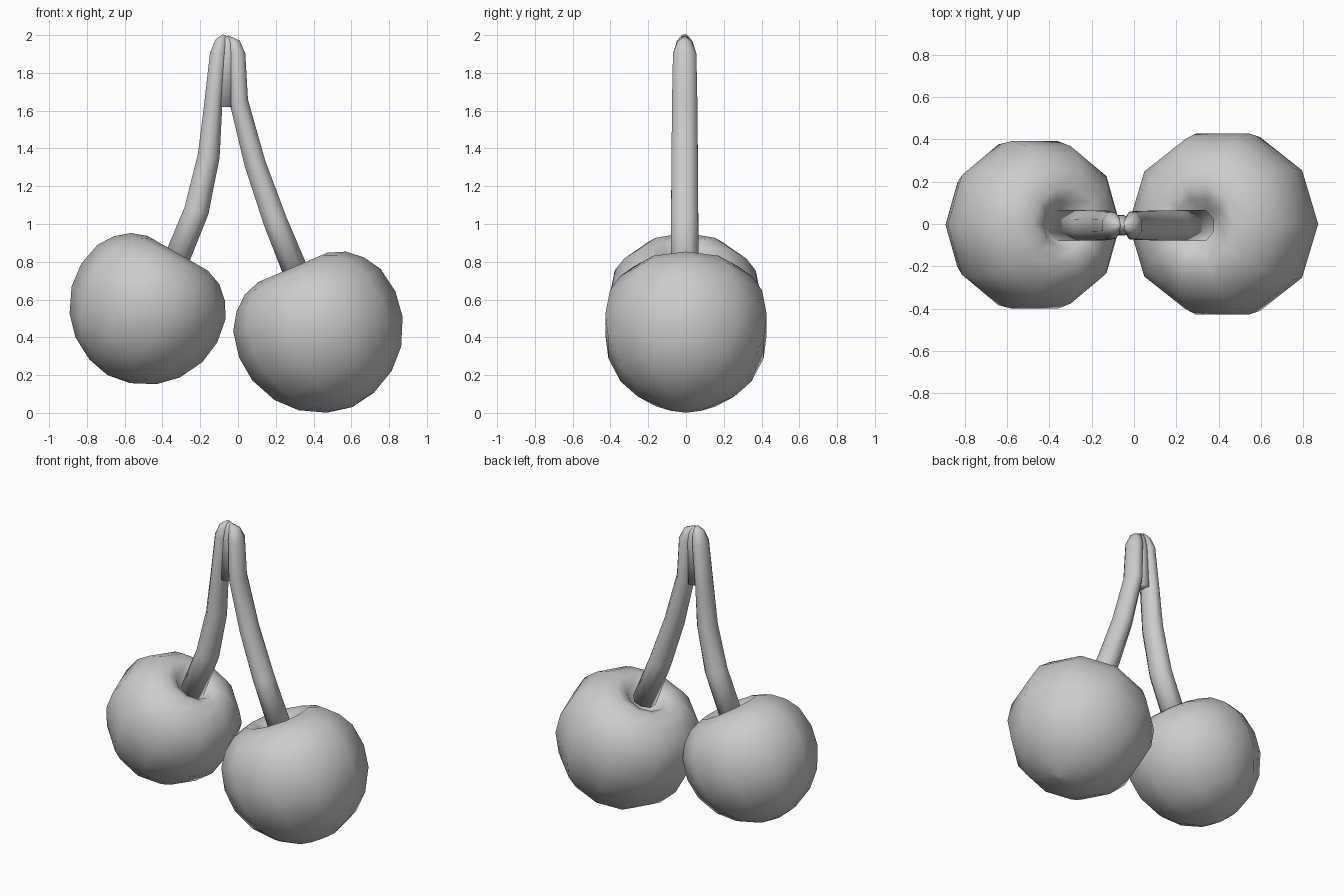
import bpy, bmesh
from math import sin, cos, pi, radians
from mathutils import Vector, Matrix

if "Cube" in bpy.data.objects:
    bpy.data.objects.remove(bpy.data.objects["Cube"])


def loft(name, rings, caps=True):
    """Skin a list of vertex rings; the ends are capped."""
    bm = bmesh.new()
    loops = [[bm.verts.new(p) for p in ring] for ring in rings]
    n = len(loops[0])
    for a, b in zip(loops, loops[1:]):
        for i in range(n):
            j = (i + 1) % n
            bm.faces.new((a[i], a[j], b[j], b[i]))
    bm.faces.new(loops[0][::-1])
    bm.faces.new(loops[-1])
    bmesh.ops.remove_doubles(bm, verts=bm.verts, dist=1e-5)
    bmesh.ops.recalc_face_normals(bm, faces=bm.faces)
    mesh = bpy.data.meshes.new(name)
    bm.to_mesh(mesh)
    bm.free()
    mesh.shade_smooth()
    obj = bpy.data.objects.new(name, mesh)
    bpy.context.collection.objects.link(obj)
    return obj


# Cherry profile (radius, height) from bottom pole, over the rim, into the dimple
PROFILE = [(0.002, 0), (.125, .023), (.248, .088), (.337, .18), (.40, .311),
           (.416, .44), (.392, .57), (.34, .652), (.27, .713), (.184, .744),
           (.115, .72), (.07, .665), (.002, .64)]


def cherry(name, pole, tilt, size):
    m = (Matrix.Translation(pole) @ Matrix.Rotation(radians(tilt), 4, 'Y')
         @ Matrix.Scale(size, 4))
    rings = [[m @ Vector((r * cos(i * pi / 5), r * sin(i * pi / 5), h))
              for i in range(10)] for r, h in PROFILE]
    return loft(name, rings)


def stem(name, path, sides=8):
    """Tube in the xz plane; path points are (x, z, in-plane radius, y radius)."""
    rings = []
    for k, (x, z, rx, ry) in enumerate(path):
        a, b = path[max(k - 1, 0)], path[min(k + 1, len(path) - 1)]
        d = Vector((b[0] - a[0], 0, b[1] - a[1])).normalized()
        side = Vector((d.z, 0, -d.x))
        c = Vector((x, -.007, z))
        ring = []
        for i in range(sides):
            t = 2 * pi * (i + .5) / sides
            ring.append(c + side * rx * cos(t) * 1.05
                        + Vector((0, ry * sin(t) * 1.05, 0)))
        rings.append(ring)
    return loft(name, rings)


# Fruit
cherry("left_cherry", (-.69, -.004, .20), 30, 1.0)
cherry("right_cherry", (.605, 0, .031), -23, 1.08)

# Stems
stem("left_stem", [(-.345, .765, .07, .075), (-.22, 1.07, .068, .074),
                   (-.155, 1.36, .06, .072), (-.132, 1.62, .05, .069),
                   (-.104, 1.9, .046, .064), (-.088, 1.965, .035, .042),
                   (-.072, 2.0, .01, .014)])
stem("right_stem", [(.315, .725, .07, .075), (.195, 1.02, .065, .074),
                    (.09, 1.32, .058, .072), (.004, 1.65, .051, .069),
                    (-.006, 1.9, .046, .064), (-.022, 1.955, .036, .042),
                    (-.05, 1.988, .01, .014)])

# Web joining the two stems at the top
web = stem("stem_joint", [(-.066, 1.62, .045, .05), (-.056, 1.9, .045, .045),
                          (-.056, 1.96, .035, .034), (-.064, 1.994, .016, .014)])
